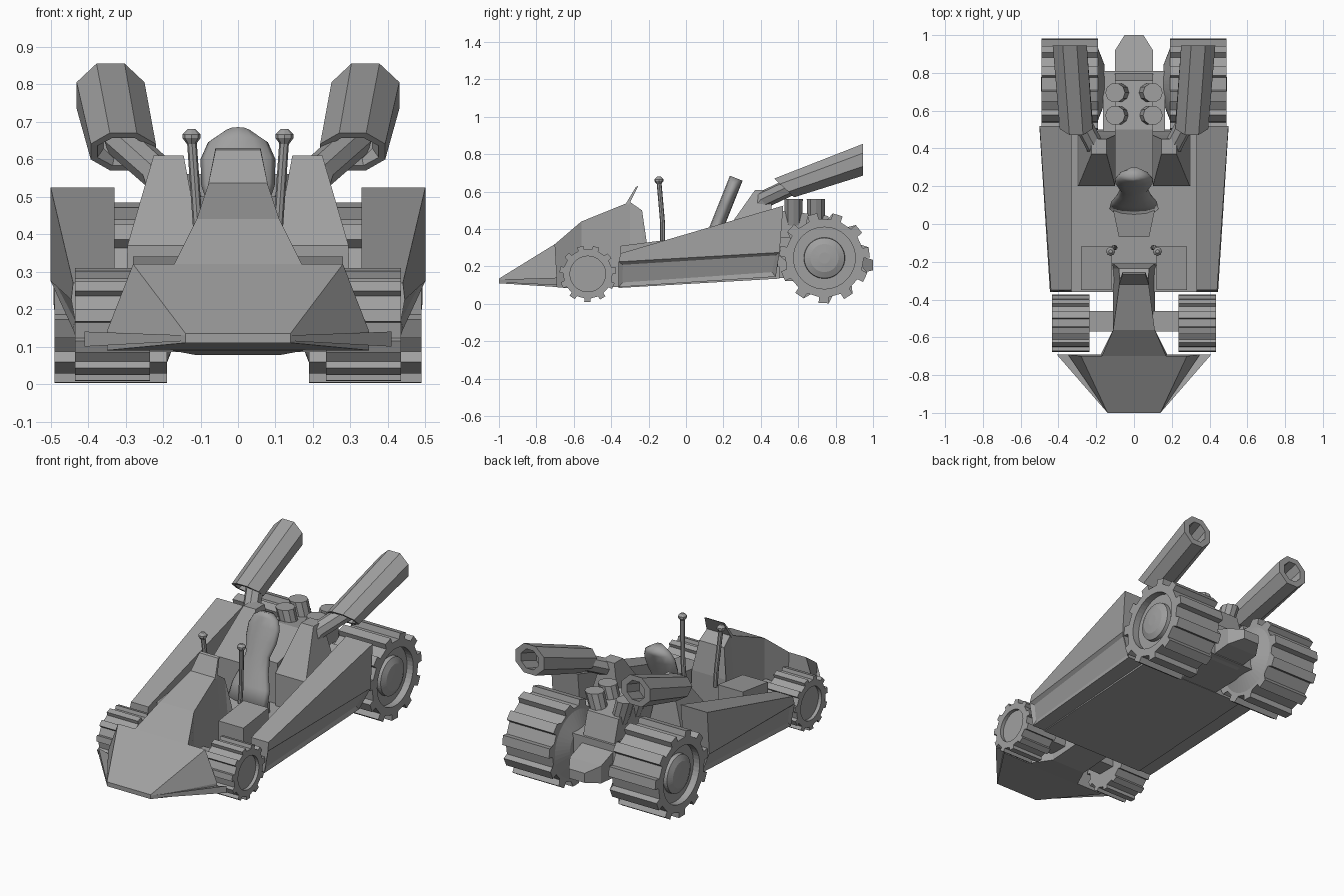
import bpy, bmesh, math
from mathutils import Vector

old = bpy.data.objects.get("Cube")
if old:
    bpy.data.objects.remove(old, do_unlink=True)

grey = bpy.data.materials.new("plain_grey")
grey.use_nodes = True
grey.diffuse_color = (0.35, 0.35, 0.35, 1)
grey.node_tree.nodes["Principled BSDF"].inputs["Base Color"].default_value = (0.35, 0.35, 0.35, 1)


def finish(name, data, mirror):
    obj = bpy.data.objects.new(name, data)
    bpy.context.collection.objects.link(obj)
    data.materials.append(grey)
    if mirror:
        mod = obj.modifiers.new("Mirror", 'MIRROR')
        mod.use_mirror_merge = False
    return obj


def loft(name, rings, mirror=False, panel=None, smooth=False):
    """Skin matching rings, close both ends; panel picks faces to recess."""
    bm = bmesh.new()
    loops = [[bm.verts.new(Vector(p)) for p in ring] for ring in rings]
    n = len(loops[0])
    for a, b in zip(loops, loops[1:]):
        for i in range(n):
            j = (i + 1) % n
            bm.faces.new((a[i], a[j], b[j], b[i]))
    bm.faces.new(loops[0][::-1])
    bm.faces.new(loops[-1])
    bmesh.ops.recalc_face_normals(bm, faces=bm.faces[:])
    if panel:
        chosen = [f for f in bm.faces if panel(f)]
        bmesh.ops.inset_individual(bm, faces=chosen, thickness=0.03, depth=-0.012)
    for f in bm.faces:
        f.smooth = smooth
    mesh = bpy.data.meshes.new(name)
    bm.to_mesh(mesh)
    bm.free()
    return finish(name, mesh, mirror)


def rod(name, points, radius):
    curve = bpy.data.curves.new(name, 'CURVE')
    curve.dimensions = '3D'
    curve.bevel_depth = radius
    curve.bevel_resolution = 2
    curve.use_fill_caps = True
    spline = curve.splines.new('POLY')
    spline.points.add(len(points) - 1)
    for p, co in zip(spline.points, points):
        p.co = (*co, 1)
    spline.use_smooth = False
    return finish(name, curve, True)


def section(y, x0, x1, z0, z1, top=None):
    """Upright cross-section at y; top gives a narrower upper half-width."""
    t0, t1 = (x0, x1) if top is None else (-top, top)
    return [(x0, y, z0), (x1, y, z0), (t1, y, z1), (t0, y, z1)]


def slab(z, x0, x1, y0, y1):
    return [(x0, y0, z), (x1, y0, z), (x1, y1, z), (x0, y1, z)]


def disc(centre, r, n=10, axis='z', turn=0.0, rz=None, lean=0.0):
    cx, cy, cz = centre
    out = []
    for i in range(n):
        a = 2 * math.pi * (i + turn) / n
        c, s = math.cos(a), math.sin(a)
        if axis == 'z':
            out.append((cx + r * c, cy + (rz or r) * s, cz))
        elif axis == 'y':
            out.append((cx + r * c, cy - lean * s, cz + (rz or r) * s))
        else:
            out.append((cx, cy + r * c, cz + r * s))
    return out


# Nose: wedge, side winglets and narrowing cockpit hull
loft("nose", [
    [(-.14, -1, .11), (.14, -1, .11), (.14, -1, .125), (.14, -1, .135), (-.14, -1, .135), (-.14, -1, .125)],
    [(-.35, -.69, .09), (.35, -.69, .09), (.35, -.69, .14), (.28, -.7, .32), (-.28, -.7, .32), (-.35, -.69, .14)]])
loft("nose_winglet", [[(.14, -1, .115), (.14, -.98, .125), (.14, -1, .13)],
                      [(.41, -.69, .10), (.33, -.69, .12), (.41, -.69, .14)]], True)
loft("cockpit_hull", [
    section(-.7, -.18, .18, .09, .32, .17),
    section(-.56, -.11, .11, .077, .44, .11),
    section(-.3, -.11, .11, .095, .545, .075),
    section(-.235, -.115, .115, .1, .5, .08),
    section(-.21, -.12, .12, .1, .33, .11)])
loft("windshield", [[(-.08, -.325, .53), (.08, -.325, .53), (.08, -.305, .53), (-.08, -.305, .53)],
                    [(-.06, -.268, .625), (.06, -.268, .625), (.06, -.255, .63), (-.06, -.255, .63)]])

# Chassis
loft("floor", [section(-.36, -.34, .34, .085, .15), section(.5, -.34, .34, .135, .2)])
loft("front_axle", [section(-.57, -.25, .25, .12, .2), section(-.46, -.25, .25, .12, .2)])
loft("cockpit_ledge", [section(-.35, .12, .28, .1, .31), section(-.12, .12, .28, .11, .34)], True)
loft("seat_cushion", [section(-.07, -.08, .08, .13, .2), section(.12, -.12, .12, .13, .24)])

# Side pods with a recessed strip along the lower outside
loft("side_pod", [
    [(.33, -.35, .27), (.44, -.35, .27), (.445, -.36, .225), (.42, -.36, .09), (.33, -.36, .09)],
    [(.33, .52, .525), (.5, .52, .525), (.5, .5, .275), (.44, .48, .145), (.33, .48, .145)]],
    True, lambda f: f.normal.x > .4 and f.normal.z < -.1)

# Seat back with a rounded head rest
seat_rings = []
for z, w in ((.2, .13), (.3, .12), (.38, .09), (.46, .075), (.53, .098), (.6, .1), (.645, .08), (.672, .035)):
    y_mid = .08 + .4 * (z - .2)
    ring = disc((0, y_mid, z), w, 12, rz=min(.034, w))
    seat_rings.append([(x, y, z - (y - y_mid) * .4) for x, y, z in ring])
loft("seat_back", seat_rings, smooth=True)

# Engine, its shoulders, tail and intake stacks
loft("engine_and_tail", [
    section(.22, -.1, .1, .14, .42), section(.5, -.1, .1, .14, .5),
    section(.76, -.1, .1, .14, .47), section(.81, -.1, .1, .15, .3),
    section(.92, -.1, .1, .16, .26), section(1, -.05, .05, .18, .235)])
loft("engine_shoulder", [slab(.15, .1, .3, .2, .5), slab(.37, .1, .295, .2, .47),
                         slab(.61, .145, .225, .37, .45)], True)
loft("rear_axle_housing", [section(.49, -.165, .165, .137, .36), section(.81, -.165, .165, .145, .34)])
for tag, y in (("front", .575), ("rear", .695)):
    loft(tag + "_intake_stack", [disc((.06, y, .42), .048), disc((.1, y, .56), .052)], True)

# Exhaust cannons: oblique front end, hollow at both ends
loft("exhaust_cannon", [
    disc((.312, .6, .648), .05, 8, 'y', .5),
    disc((.306, .525, .62), .075, 8, 'y', .5, .04, .044),
    disc((.306, .525, .62), .094, 8, 'y', .5, .054, .058),
    disc((.34, .945, .77), .098, 8, 'y', .5, .092),
    disc((.34, .945, .77), .06, 8, 'y', .5),
    disc((.33, .82, .727), .06, 8, 'y', .5)], True)
rod("exhaust_pipe", [(.19, .37, .5), (.21, .42, .56), (.312, .61, .65)], .048)

# Antennas
rod("antenna", [(.1, -.125, .32), (.108, -.125, .43), (.124, -.145, .66)], .013)
loft("antenna_knob", [disc((.124, -.145, z), r, 8) for z, r in
                      ((.64, .012), (.656, .024), (.666, .024), (.68, .01))], True)


# Wheels: toothed tread, recessed outer face, optional hub
def wheel(name, y, z, x0, x1, base, tip, rim, depth, teeth, inner=(), hub=()):
    n = teeth * 4

    def tread(x):
        ring = []
        for i in range(n):
            tooth, k = divmod(i, 4)
            r = tip if k in (1, 2) else base
            a = 2 * math.pi * (tooth + (0, .03, .42, .45)[k]) / teeth
            ring.append((x, y + r * math.cos(a), z + r * math.sin(a)))
        return ring

    def circle(x, r):
        return disc((x, y, z), r, n, 'x')

    rings = [circle(x, r) for x, r in inner]
    rings += [tread(x0), tread(x1), circle(x1, rim), circle(x1 - depth, rim)]
    rings += [circle(x, r) for x, r in hub]
    loft(name, rings, True)


wheel("rear_wheel", .74, .245, .19, .49, .21, .243, .165, .04, 11,
      inner=((.155, .1), (.19, .19)),
      hub=((.45, .11), (.472, .108), (.487, .075), (.492, .03)))
wheel("front_wheel", -.525, .16, .235, .435, .132, .152, .095, .02, 11)
